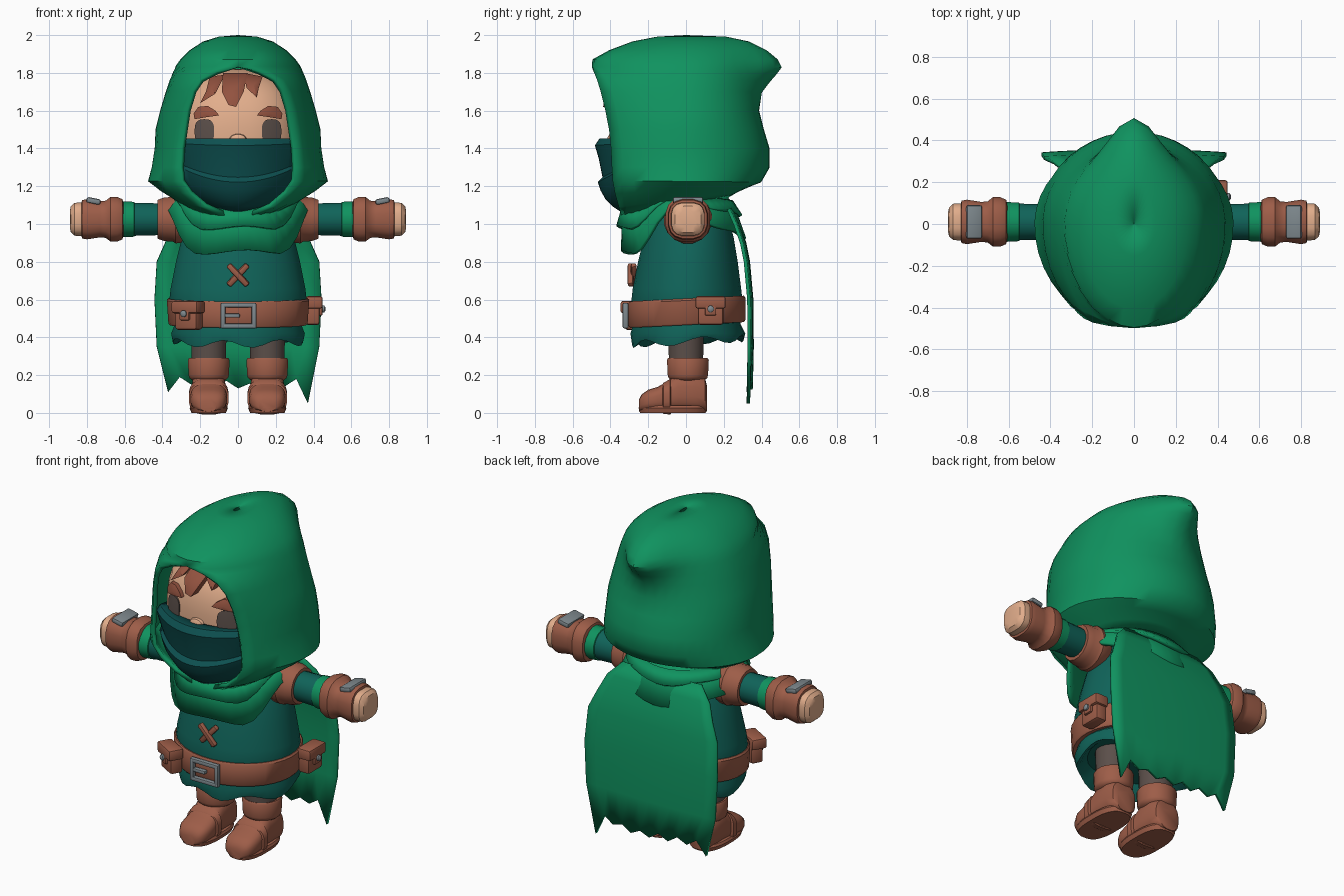
import bpy, bmesh, math
from mathutils import Matrix, Vector

if "Cube" in bpy.data.objects:
    bpy.data.objects.remove(bpy.data.objects["Cube"])

def mat(name, r, g, b):
    m = bpy.data.materials.new(name)
    m.diffuse_color = (r, g, b, 1)
    m.use_nodes = True
    m.node_tree.nodes["Principled BSDF"].inputs["Base Color"].default_value = m.diffuse_color
    return m

GREEN = mat("cloak green", .005, .29, .115)
TEAL = mat("tunic teal", .005, .125, .10)
MASK = mat("mask teal", .004, .08, .08)
SKIN = mat("skin", .76, .42, .26)
BROWN = mat("leather brown", .34, .11, .065)
HAIR = mat("hair brown", .29, .085, .05)
DARK = mat("dark grey", .105, .078, .068)
METAL = mat("metal grey", .21, .25, .27)

def finish(name, bm, material, mirror=False, solid=0, angle=40):
    bmesh.ops.remove_doubles(bm, verts=bm.verts, dist=1e-4)
    bmesh.ops.recalc_face_normals(bm, faces=bm.faces)
    me = bpy.data.meshes.new(name)
    bm.to_mesh(me)
    bm.free()
    ob = bpy.data.objects.new(name, me)
    bpy.context.collection.objects.link(ob)
    me.materials.append(material)
    if solid:
        s = ob.modifiers.new("thickness", 'SOLIDIFY')
        s.thickness, s.offset = solid, 0
    if mirror:
        ob.modifiers.new("mirror", 'MIRROR').use_clip = False
    bpy.ops.object.select_all(action='DESELECT')
    ob.select_set(True)
    bpy.context.view_layer.objects.active = ob
    bpy.ops.object.shade_smooth_by_angle(angle=math.radians(angle))
    return ob

def loft(name, rows, material, closed=True, caps=False, **kw):
    bm = bmesh.new()
    vs = [[bm.verts.new(p) for p in r] for r in rows]
    n = len(vs[0])
    for a, b in zip(vs, vs[1:]):
        for i in range(n if closed else n - 1):
            j = (i + 1) % n
            bm.faces.new((a[i], a[j], b[j], b[i]))
    if caps:
        bm.faces.new(vs[0])
        bm.faces.new(vs[-1])
    return finish(name, bm, material, **kw)

def spow(v, e):
    return math.copysign(abs(v) ** e, v)

def tube(name, stations, material, axis='z', p=2, n=20, caps=True, **kw):
    """Stations are (position along axis, centre u, centre v, radius u, radius v)."""
    rows = []
    for t, cu, cv, ru, rv in stations:
        row = []
        for i in range(n):
            a = 2 * math.pi * (i + .5) / n
            u = cu + ru * spow(math.cos(a), 2 / p)
            v = cv + rv * spow(math.sin(a), 2 / p)
            row.append({'x': (t, u, v), 'y': (u, t, v), 'z': (u, v, t)}[axis])
        rows.append(row)
    return loft(name, rows, material, caps=caps, **kw)

def box(name, loc, size, material, rot=(0, 0, 0), bevel=.01, **kw):
    bm = bmesh.new()
    bmesh.ops.create_cube(bm, size=1)
    if bevel:
        bmesh.ops.scale(bm, vec=size, verts=bm.verts)
        bmesh.ops.bevel(bm, geom=bm.edges[:], offset=bevel, segments=2, affect='EDGES', profile=.5)
    r = Matrix.Rotation(rot[2], 4, 'Z') @ Matrix.Rotation(rot[1], 4, 'Y') @ Matrix.Rotation(rot[0], 4, 'X')
    bm.transform(Matrix.Translation(loc) @ r)
    return finish(name, bm, material, **kw)

# Hood: (z, half width, front edge y, back y, half opening, back tip)
hood = [(1.03, .25, -.33, .20, .02, 0), (1.10, .33, -.35, .27, .17, 0), (1.17, .41, -.37, .34, .25, 0),
        (1.23, .465, -.38, .39, .29, 0), (1.30, .445, -.385, .43, .295, 0), (1.40, .43, -.39, .43, .29, 0),
        (1.50, .425, -.40, .40, .275, 0), (1.60, .40, -.42, .375, .26, 0), (1.70, .37, -.445, .36, .23, .03),
        (1.76, .35, -.465, .355, .19, .08), (1.80, .333, -.48, .35, .11, .12), (1.83, .32, -.487, .345, 0, .15),
        (1.865, .295, -.485, .335, 0, .14), (1.91, .25, -.40, .31, 0, .11), (1.955, .18, -.28, .25, 0, .08),
        (1.98, .10, -.15, .18, 0, .03), (1.988, .001, -.001, .002, 0, 0)]
rows = []
for z, w, yo, yb, ow, tip in hood:
    a0 = math.asin(ow / w)
    half = []
    for i in range(17):
        a = a0 + (math.pi - a0) * i / 16
        x, c = w * math.sin(a), math.cos(a)
        y = yo / math.cos(a0) * c if c > 0 else -yb * c + tip * math.exp(-(x / .13) ** 2)
        half.append((x, y, z + max(0, 1.23 - z) * (y + .35)))
    rows.append(half + [(-x, y, z) for x, y, z in half[-2::-1]])
loft("hood", rows, GREEN, closed=False, solid=.024, angle=45)

# Collar draped over the shoulders, longer in front
def collar_ring(rx, yf, yb, zs, drop, back, jag=0):
    row = []
    for i in range(40):
        a = 2 * math.pi * i / 40
        c = math.cos(a)
        t = min(1, max(0, (c - .25) / .6))
        z = zs - drop * t * t * (3 - 2 * t) - back * max(0, -c) + jag * math.sin(5 * a + 1)
        row.append((rx * math.sin(a), yf * c if c > 0 else -yb * c, z))
    return row
loft("collar", [collar_ring(.24, -.27, .2, 1.16, .06, 0), collar_ring(.33, -.33, .26, 1.12, .12, .06),
                collar_ring(.38, -.335, .31, 1.06, .21, .13, .012)], GREEN, solid=.02)
loft("collar_fold", [collar_ring(.27, -.33, .24, 1.15, .06, .03), collar_ring(.34, -.36, .29, 1.12, .14, .07, .01)],
     GREEN, solid=.02)

# Cape: (z, half width, y)
cape = [(1.08, .26, .24), (1.0, .34, .275), (.9, .385, .31), (.8, .43, .33), (.6, .442, .348),
        (.35, .43, .35), (.16, .37, .345)]
rows = []
for k, (z, w, y) in enumerate(cape):
    jag = [0, .03, -.01, .02, -.02, .01, -.03, -.005, -.035, 0, -.02, .02, -.06]
    rows.append([(w * (i / 6 - 1), y - .015 * abs(i / 6 - 1) ** 2,
                  z + (jag[i] - (.05 if i in (0, 12) else 0) if k == 6 else 0)) for i in range(13)])
loft("cape", rows, GREEN, closed=False, solid=.018)

# Head: rounded box shape
A, B, C, P, HZ = .35, .39, .37, 2.6, 1.45
bm = bmesh.new()
bmesh.ops.create_uvsphere(bm, u_segments=32, v_segments=20, radius=1)
for v in bm.verts:
    d = v.co.normalized()
    d *= sum(abs(q) ** P for q in d) ** (-1 / P)
    v.co = (A * d.x, B * d.y * (1 if d.y < 0 else .8), HZ + C * d.z)
finish("head", bm, SKIN)

def face_y(x, z):
    return -B * max(.02, 1 - abs(x / A) ** P - abs((z - HZ) / C) ** P) ** (1 / P)

def face_piece(name, pts, depth, material, mirror=False):
    """Raised piece following the face, outlined in x and z."""
    bm = bmesh.new()
    n = len(pts)
    cx, cz = sum(p[0] for p in pts) / n, sum(p[1] for p in pts) / n
    ring = [bm.verts.new((x, face_y(x, z) - depth * .7, z)) for x, z in pts]
    back = [bm.verts.new((x, face_y(x, z) + .02, z)) for x, z in pts]
    mid = bm.verts.new((cx, face_y(cx, cz) - depth, cz))
    for i in range(n):
        j = (i + 1) % n
        bm.faces.new((ring[i], ring[j], mid))
        bm.faces.new((back[i], back[j], ring[j], ring[i]))
    finish(name, bm, material, mirror=mirror)

eye = [(.178 + .052 * spow(math.cos(t * math.pi / 10), .7), 1.49 + .065 * spow(math.sin(t * math.pi / 10), .7))
       for t in range(20)]
face_piece("eyes", eye, .009, DARK, True)
face_piece("eyebrows", [(.10, 1.575), (.12, 1.60), (.16, 1.625), (.21, 1.62), (.235, 1.585), (.23, 1.555),
                        (.17, 1.565)], .035, HAIR, True)
face_piece("hair_tuft_middle", [(-.08, 1.80), (-.085, 1.70), (-.05, 1.63), (-.01, 1.62), (.03, 1.70), (.05, 1.80)],
           .10, HAIR)
face_piece("hair_tuft_side", [(.03, 1.80), (.045, 1.72), (.10, 1.67), (.11, 1.72), (.13, 1.78)], .08, HAIR)
face_piece("hair_tuft_far", [(-.15, 1.78), (-.17, 1.70), (-.20, 1.64), (-.12, 1.69), (-.07, 1.79)], .06, HAIR)
tube("nose", [(-.37, 0, 1.45, .05, .03), (-.405, 0, 1.45, .04, .025), (-.415, 0, 1.448, .02, .012)], SKIN, 'y')

# Face mask with a curved fold: (z, half width, centre y, sag)
mask = [(1.445, .285, -.37, 0), (1.445, .30, -.455, 0), (1.425, .305, -.475, .01), (1.37, .305, -.455, .02),
        (1.315, .30, -.435, .07), (1.295, .295, -.46, .075), (1.23, .285, -.445, .05), (1.17, .25, -.42, .035),
        (1.12, .20, -.385, .02), (1.08, .14, -.34, .01)]
loft("mask", [[(w * u, y + .14 * u * u, z - sag * (1 - u * u)) for u in [i / 8 - 1 for i in range(17)]]
              for z, w, y, sag in mask], MASK, closed=False, solid=.015, angle=30)

# Tunic and ragged skirt
tube("tunic", [(.43, 0, .01, .30, .25), (.48, 0, .005, .345, .285), (.60, 0, .005, .365, .295),
               (.66, 0, .005, .358, .288), (.80, 0, .01, .33, .265), (.92, 0, .015, .30, .24),
               (1.03, 0, .02, .25, .21), (1.14, 0, .02, .17, .16)], TEAL, n=32)
skirt = tube("skirt", [(.44, 0, .01, .27, .23), (.39, 0, .01, .325, .275), (.378, 0, .01, .345, .295),
                       (.42, 0, .01, .355, .305), (.47, 0, .005, .335, .285), (.52, 0, .005, .33, .28)],
             TEAL, n=40, caps=False)
for v in skirt.data.vertices:
    if v.co.z < .4:
        v.co.z += .02 * math.sin(6 * math.atan2(v.co.y, v.co.x)) + .05 * v.co.y

# Belt, buckle and chest lacing
belt = tube("belt", [(.47, 0, .005, .33, .28), (.465, 0, .005, .362, .303), (.475, 0, .005, .37, .31),
                     (.595, 0, .005, .378, .31), (.605, 0, .005, .37, .303), (.60, 0, .005, .34, .28)], BROWN, n=36)
for v in belt.data.vertices:
    v.co.z += .05 * v.co.y
for name, x, z, sx, sz in [("buckle_left", -.08, .515, .025, .135), ("buckle_right", .085, .515, .025, .135),
                           ("buckle_top", .0025, .57, .19, .025), ("buckle_bottom", .0025, .46, .19, .025),
                           ("buckle_pin", -.03, .515, .08, .022)]:
    box(name, (x, -.32, z), (sx, .03, sz), METAL, bevel=.007)
for s in (-1, 1):
    box("lace_cross", (0, -.285 - .008 * s, .73), (.15, .03, .032), BROWN, rot=(.15, s * .82, 0))

def pouch(side, loc, ang):
    m = Matrix.Translation(loc) @ Matrix.Rotation(ang, 4, 'Z')
    for part, off, size, bev in [("pouch", (0, 0, -.02), (.135, .075, .13), .015),
                                 ("pouch_flap", (0, -.008, .035), (.16, .09, .065), .012),
                                 ("pouch_tab", (0, -.043, -.005), (.06, .02, .06), .008)]:
        box(side + part, m @ Vector(off), size, BROWN, rot=(0, 0, ang), bevel=bev)
    stud = tube(side + "pouch_stud", [(-.05, 0, 0, .018, .018), (-.062, 0, 0, .018, .018),
                                      (-.068, 0, 0, .01, .01)], METAL, 'y', n=12)
    stud.data.transform(m)
pouch("front_", (-.26, -.265, .525), math.radians(-30))
pouch("side_", (.395, .13, .55), math.radians(90))

# Arms, built on one side and mirrored
def arm(name, prof, material, p=2, n=16):
    return tube(name, [(x, .01, 1.025, r, r) for x, r in prof], material, 'x', p=p, n=n, mirror=True, angle=35)
arm("sleeves", [(.2, .08), (.58, .09)], TEAL)
pad = arm("shoulder_guards", [(.25, .10), (.28, .125), (.33, .13), (.345, .12), (.39, .118), (.425, .105),
                              (.425, .085)], BROWN)
arm("sleeve_bands", [(.545, .085), (.55, .094), (.61, .097), (.615, .08)], GREEN)
arm("gloves", [(.605, .085), (.612, .108), (.64, .12), (.675, .12), (.70, .10), (.73, .097), (.80, .108),
               (.825, .103), (.83, .085)], BROWN, p=2.6)
arm("hands", [(.78, .08), (.83, .09), (.865, .088), (.885, .07), (.89, .045)], SKIN, p=3)
box("glove_plates", (.765, .01, 1.122), (.075, .16, .03), METAL, rot=(0, -.2, 0), mirror=True)

# Legs and boots
LX = .155
tube("legs", [(.2, LX, 0, .09, .09), (.5, LX, 0, .097, .097)], DARK, mirror=True)
tube("boot_cuffs", [(.17, LX, .01, .085, .085), (.185, LX, .01, .104, .104), (.20, LX, .01, .108, .108),
                    (.28, LX, .01, .112, .112), (.29, LX, .01, .106, .106), (.285, LX, .01, .085, .085)],
     BROWN, mirror=True)
tube("boots", [(y, LX, h / 2 + .008, w, h / 2) for y, w, h in
               [(.112, .06, .13), (.10, .08, .18), (.05, .092, .21), (-.04, .092, .21), (-.09, .093, .165),
                (-.15, .098, .13), (-.20, .093, .115), (-.235, .075, .09), (-.25, .045, .06)]],
     BROWN, 'y', p=2.8, n=20, mirror=True)
tube("boot_soles", [(z, LX, -.07, w, l) for z, w, l in [(0, .092, .175), (.025, .102, .182), (.038, .095, .178)]],
     BROWN, p=2.7, n=24, mirror=True)
strap = tube("boot_straps", [(-.125, LX, .075, .095, .072), (-.12, LX, .077, .106, .082),
                             (-.085, LX, .085, .106, .095), (-.08, LX, .085, .095, .09)],
             BROWN, 'y', p=2.8, n=20, mirror=True)
